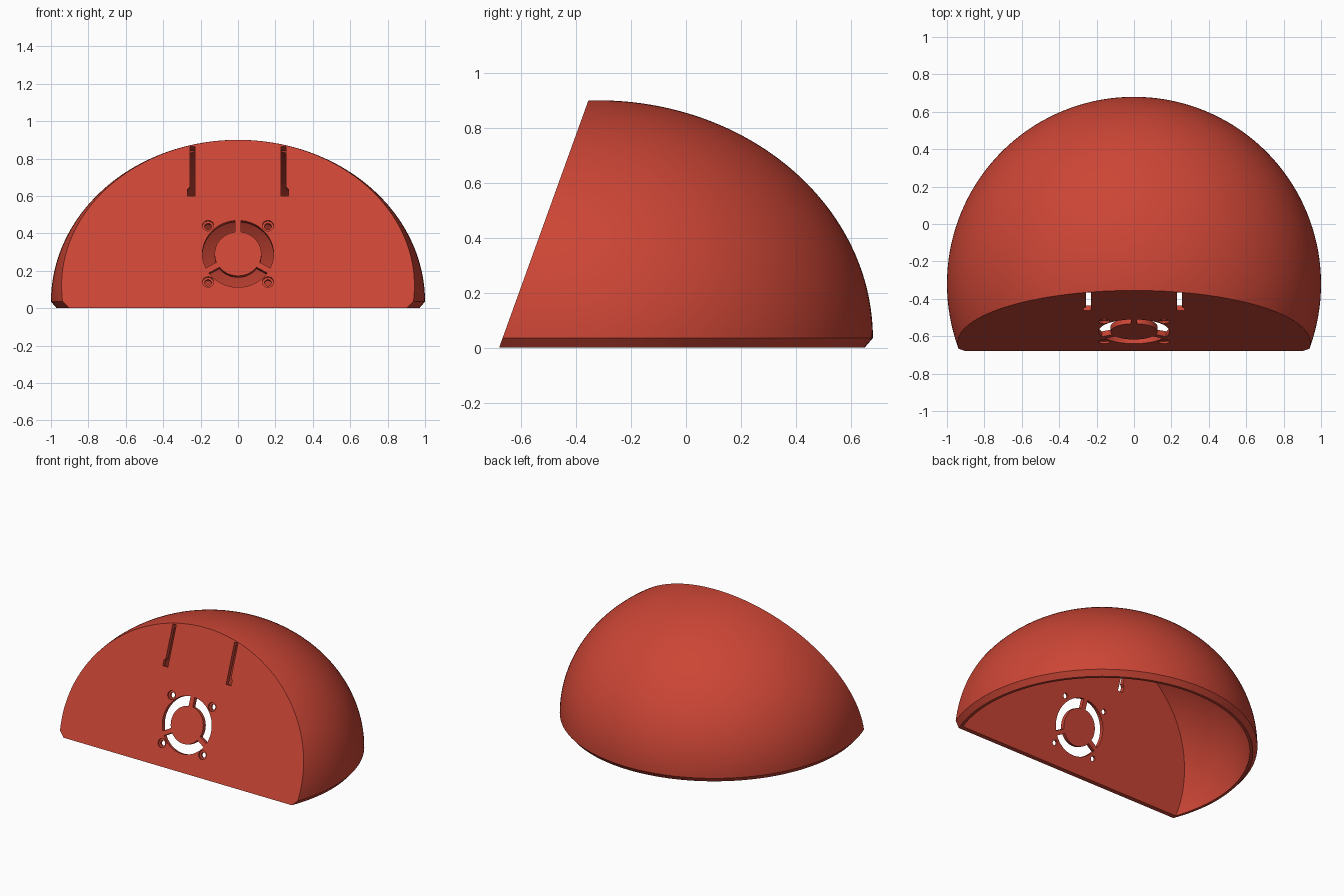
import bpy, bmesh
from math import sin, cos, asin, pi, radians, atan2
from mathutils import Matrix, Vector

if "Cube" in bpy.data.objects:
    bpy.data.objects.remove(bpy.data.objects["Cube"])

CENTRE_Y, EQUATOR_Z = -0.32, 0.035
TILT = atan2(0.325, 0.9)
UP = Vector((0, sin(TILT), cos(TILT)))
OUT = Vector((0, -cos(TILT), sin(TILT)))
BASE = Vector((0, -0.68, 0))
WALL = 0.03
FACE = Matrix.Translation(BASE) @ Matrix(((1, 0, 0), (0, UP.y, OUT.y), (0, UP.z, OUT.z))).to_4x4()

red = bpy.data.materials.new("brick red")
red.use_nodes = True
red.diffuse_color = (0.6, 0.06, 0.036, 1)
red.node_tree.nodes["Principled BSDF"].inputs["Base Color"].default_value = red.diffuse_color


def to_object(bm, name):
    bmesh.ops.recalc_face_normals(bm, faces=bm.faces)
    mesh = bpy.data.meshes.new(name)
    bm.to_mesh(mesh)
    bm.free()
    obj = bpy.data.objects.new(name, mesh)
    bpy.context.collection.objects.link(obj)
    mesh.materials.append(red)
    return obj


def dome(name, radius, height, foot, plane_point):
    """Lathe a solid dome and slice its front off along the sloping plane."""
    bm = bmesh.new()
    arc = [(radius * cos(i * pi / 96), EQUATOR_Z + height * sin(i * pi / 96)) for i in range(48)]
    profile = [(0, foot[1]), foot] + arc + [(0, EQUATOR_Z + height)]
    verts = [bm.verts.new((r, CENTRE_Y, z)) for r, z in profile]
    edges = [bm.edges.new(pair) for pair in zip(verts, verts[1:])]
    bmesh.ops.spin(bm, geom=verts + edges, cent=(0, CENTRE_Y, 0), axis=(0, 0, 1),
                   angle=2 * pi, steps=144)
    bmesh.ops.remove_doubles(bm, verts=bm.verts, dist=1e-4)
    cut = bmesh.ops.bisect_plane(bm, geom=bm.verts[:] + bm.edges[:] + bm.faces[:],
                                 plane_co=plane_point, plane_no=OUT, clear_outer=True)
    rim = [e for e in cut["geom_cut"] if isinstance(e, bmesh.types.BMEdge)]
    bmesh.ops.edgeloop_fill(bm, edges=rim)
    return to_object(bm, name)


def prism(bm, outline, top=0.03, bottom=-0.07):
    """Extrude an outline drawn on the sloping face straight through the wall."""
    face = bm.faces.new([bm.verts.new(FACE @ Vector((x, s, bottom))) for x, s in outline])
    new = bmesh.ops.extrude_face_region(bm, geom=[face])["geom"]
    bmesh.ops.translate(bm, vec=OUT * (top - bottom),
                        verts=[v for v in new if isinstance(v, bmesh.types.BMVert)])


def subtract(target, cutter):
    mod = target.modifiers.new("cut", "BOOLEAN")
    mod.operation, mod.solver, mod.object = "DIFFERENCE", "EXACT", cutter
    bpy.context.view_layer.objects.active = target
    bpy.ops.object.modifier_apply(modifier=mod.name)
    bpy.data.objects.remove(cutter)


# Hollow shell with a chamfered foot
shell = dome("dome_shell", 1.0, 0.865, (0.97, 0), BASE)
subtract(shell, dome("cavity", 0.955, 0.825, (0.945, -0.05), BASE - OUT * WALL))

# Fan vent: three ring sectors between straight spokes
FAN_S, HUB, RING, SPOKE = 0.309, 0.125, 0.19, 0.016
bm = bmesh.new()
for k in range(3):
    start = radians(90 + 120 * k)
    outline = []
    for r, steps in ((RING, range(25)), (HUB, range(24, -1, -1))):
        gap = asin(SPOKE / r)
        for i in steps:
            a = start + gap + (2 * pi / 3 - 2 * gap) * i / 24
            outline.append((r * cos(a), FAN_S + r * sin(a)))
    prism(bm, outline)

# Mirrored strap slots with a wider notch at the lower end
for side in (-1, 1):
    slot = [(0.23, 0.638), (0.27, 0.638), (0.27, 0.675), (0.257, 0.69), (0.257, 0.92), (0.23, 0.92)]
    prism(bm, [(side * x, s) for x, s in slot])
subtract(shell, to_object(bm, "vent_and_slots"))

# Countersunk screw holes around the vent
bm = bmesh.new()
for x in (-0.16, 0.16):
    for s in (-0.16, 0.16):
        spot = Vector((x, FAN_S + s, 0))
        for wide, narrow, mid, depth in ((0.03, 0.03, 0.0, 0.024),):
            bmesh.ops.create_cone(bm, cap_ends=True, segments=32, radius1=narrow, radius2=wide,
                                  depth=depth, matrix=FACE @ Matrix.Translation(spot))
subtract(shell, to_object(bm, "screw_heads"))
bm = bmesh.new()
for x in (-0.16, 0.16):
    for s in (-0.16, 0.16):
        prism(bm, [(x + 0.018 * cos(i * pi / 16), FAN_S + s + 0.018 * sin(i * pi / 16))
                   for i in range(32)])
subtract(shell, to_object(bm, "screw_shafts"))

bpy.ops.object.select_all(action="DESELECT")
shell.select_set(True)
bpy.context.view_layer.objects.active = shell
bpy.ops.object.shade_smooth_by_angle(angle=radians(25))
